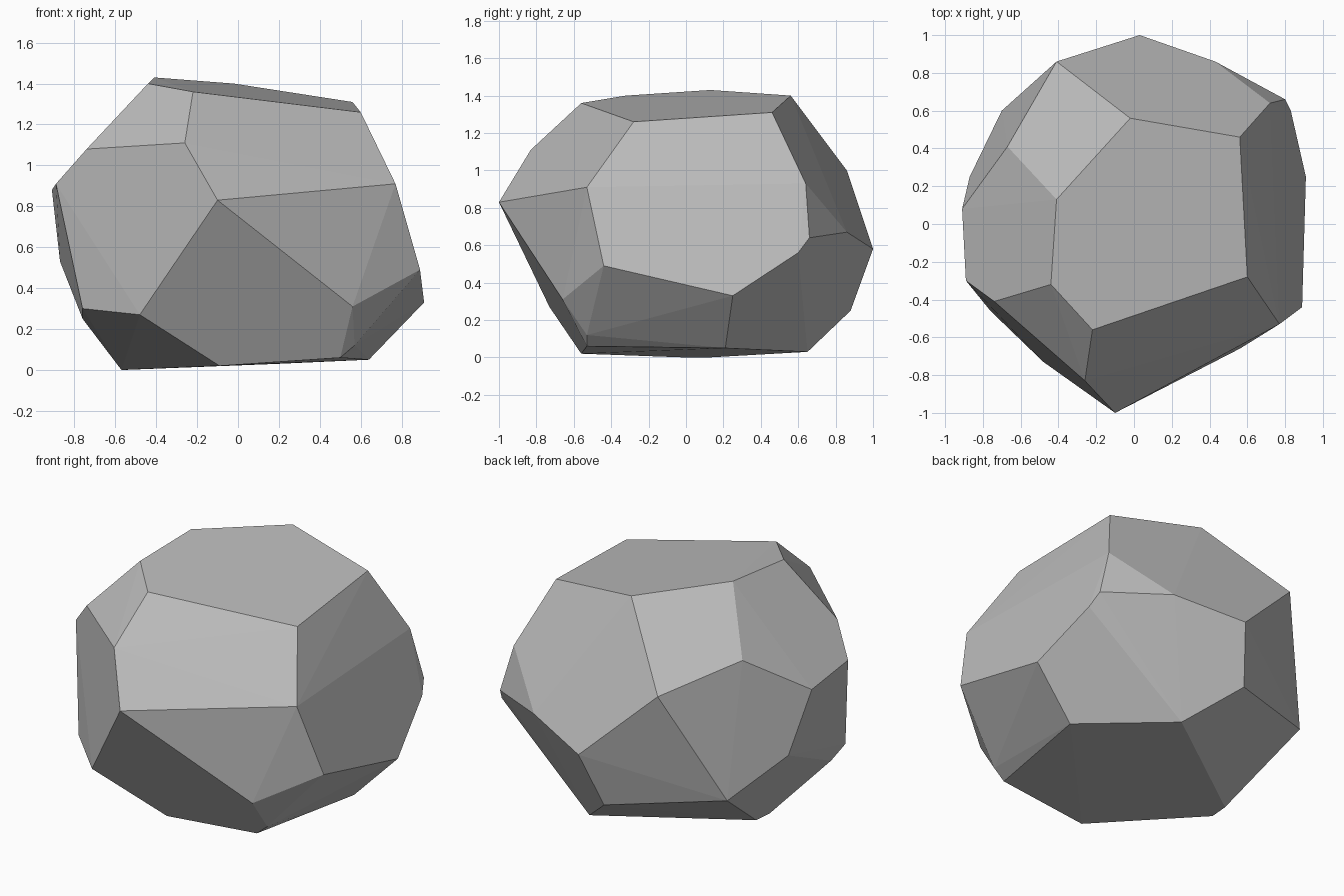
import bpy
import bmesh
from math import radians
from mathutils import Vector

default_cube = bpy.data.objects.get("Cube")
if default_cube:
    bpy.data.objects.remove(default_cube, do_unlink=True)


def make_material(name, level):
    """Plain matte grey material."""
    material = bpy.data.materials.new(name)
    material.use_nodes = True
    colour = (level, level, level, 1)
    material.diffuse_color = colour
    shader = material.node_tree.nodes["Principled BSDF"]
    shader.inputs["Base Color"].default_value = colour
    shader.inputs["Roughness"].default_value = 1
    return material


def chiselled_stone(name, rings, material, merge_angle):
    """Wrap rings of corner points (in hundredths) in a faceted convex skin."""
    bm = bmesh.new()
    for ring in rings:
        for corner in ring:
            bm.verts.new(Vector(corner) / 100)
    result = bmesh.ops.convex_hull(bm, input=bm.verts[:])
    # Remove corners swallowed by the skin
    loose = [v for v in bm.verts if not v.link_faces]
    bmesh.ops.delete(bm, geom=loose, context="VERTS")
    # Join nearly flat neighbours into broad facets
    bmesh.ops.dissolve_limit(bm, angle_limit=merge_angle,
                             verts=bm.verts[:], edges=bm.edges[:])
    bmesh.ops.recalc_face_normals(bm, faces=bm.faces[:])
    mesh = bpy.data.meshes.new(name)
    bm.to_mesh(mesh)
    bm.free()
    mesh.materials.append(material)
    stone = bpy.data.objects.new(name, mesh)
    bpy.context.collection.objects.link(stone)
    return stone


# Crown: corners of the broad, slightly tilted top facet
crown = [(-22, -56, 136), (-44, -32, 140), (-41, 13, 143),
         (-2, 56, 140), (56, 46, 131), (60, -28, 126)]

# Girdle: the uneven ridge running round the widest part
girdle = [(-10, -100, 83), (-3, -96, 81), (-26, -83, 111),
          (-74, -41, 108), (-89, -30, 91), (-91, 8, 88),
          (-67, 41, 112), (-41, 86, 100), (3, 100, 58),
          (43, 86, 67), (72, 64, 93), (77, -53, 91)]

# Belly: lower corners of the side facets
belly = [(-48, -73, 27), (-76, -46, 30), (-76, -32, 25),
         (-87, 25, 53), (-70, 60, 34), (-6, 88, 25),
         (80, 66, 64), (83, 60, 56), (91, 25, 33),
         (89, -44, 49), (56, -66, 31), (57, -53, 12)]

# Foot: the underside the stone rests on
foot = [(-9, -56, 2), (-57, 0, 0), (-56, 12, 0),
        (20, 65, 3), (64, 21, 5), (50, -53, 6)]

stone_grey = make_material("stone grey", 0.5)
chiselled_stone("rock", [crown, girdle, belly, foot], stone_grey, radians(1.5))
